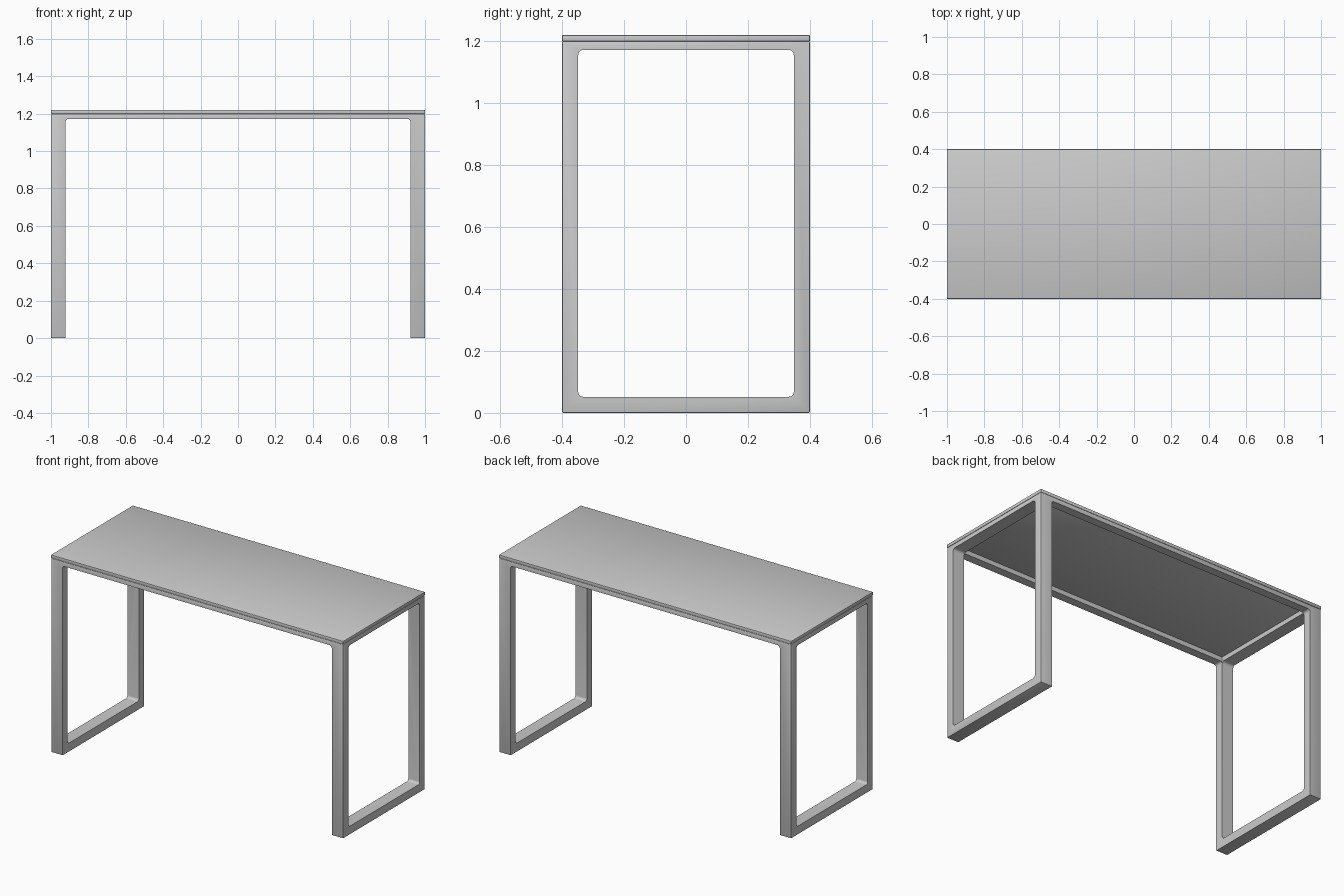
import bpy, bmesh
from mathutils import Vector

if "Cube" in bpy.data.objects:
    bpy.data.objects.remove(bpy.data.objects["Cube"])


def box(name, lo, hi, round_axis=None, radius=0.0, segments=1):
    """Box between two corners; rounds edges along round_axis, or all edges if None."""
    lo, hi = Vector(lo), Vector(hi)
    bm = bmesh.new()
    bmesh.ops.create_cube(bm, size=1)
    bmesh.ops.scale(bm, vec=hi - lo, verts=bm.verts)
    bmesh.ops.translate(bm, vec=(lo + hi) / 2, verts=bm.verts)
    edges = [e for e in bm.edges if round_axis is None or
             abs((e.verts[0].co - e.verts[1].co)[round_axis]) > 1e-5]
    if radius:
        bmesh.ops.bevel(bm, geom=edges, offset=radius, segments=segments,
                        profile=0.5, affect='EDGES')
    mesh = bpy.data.meshes.new(name)
    bm.to_mesh(mesh)
    bm.free()
    ob = bpy.data.objects.new(name, mesh)
    bpy.context.collection.objects.link(ob)
    return ob


def finish(ob):
    bpy.ops.object.select_all(action='DESELECT')
    ob.select_set(True)
    bpy.context.view_layer.objects.active = ob
    for m in list(ob.modifiers):
        bpy.ops.object.modifier_apply(modifier=m.name)
    bpy.ops.object.shade_smooth_by_angle(angle=0.6)


# Thin table top
top = box("table_top", (-1, -0.4, 1.2), (1, 0.4, 1.22), None, 0.002, 2)

# Welded frame: solid block opened from the side, the front and the top
frame = box("leg_frame", (-1, -0.4, 0), (1, 0.4, 1.2), None, 0.004, 2)
cutters = [
    box("side_opening", (-2, -0.348, 0.052), (2, 0.348, 1.172), 0, 0.016, 5),
    box("front_opening", (-0.922, -1, -1), (0.922, 1, 1.172), 1, 0.016, 5),
    box("top_opening", (-0.922, -0.348, 0.5), (0.922, 0.348, 2)),
]
for c in cutters:
    c.hide_render = True
    m = frame.modifiers.new(c.name, 'BOOLEAN')
    m.operation = 'DIFFERENCE'
    m.solver = 'EXACT'
    m.object = c

finish(top)
finish(frame)
for c in cutters:
    bpy.data.objects.remove(c)
